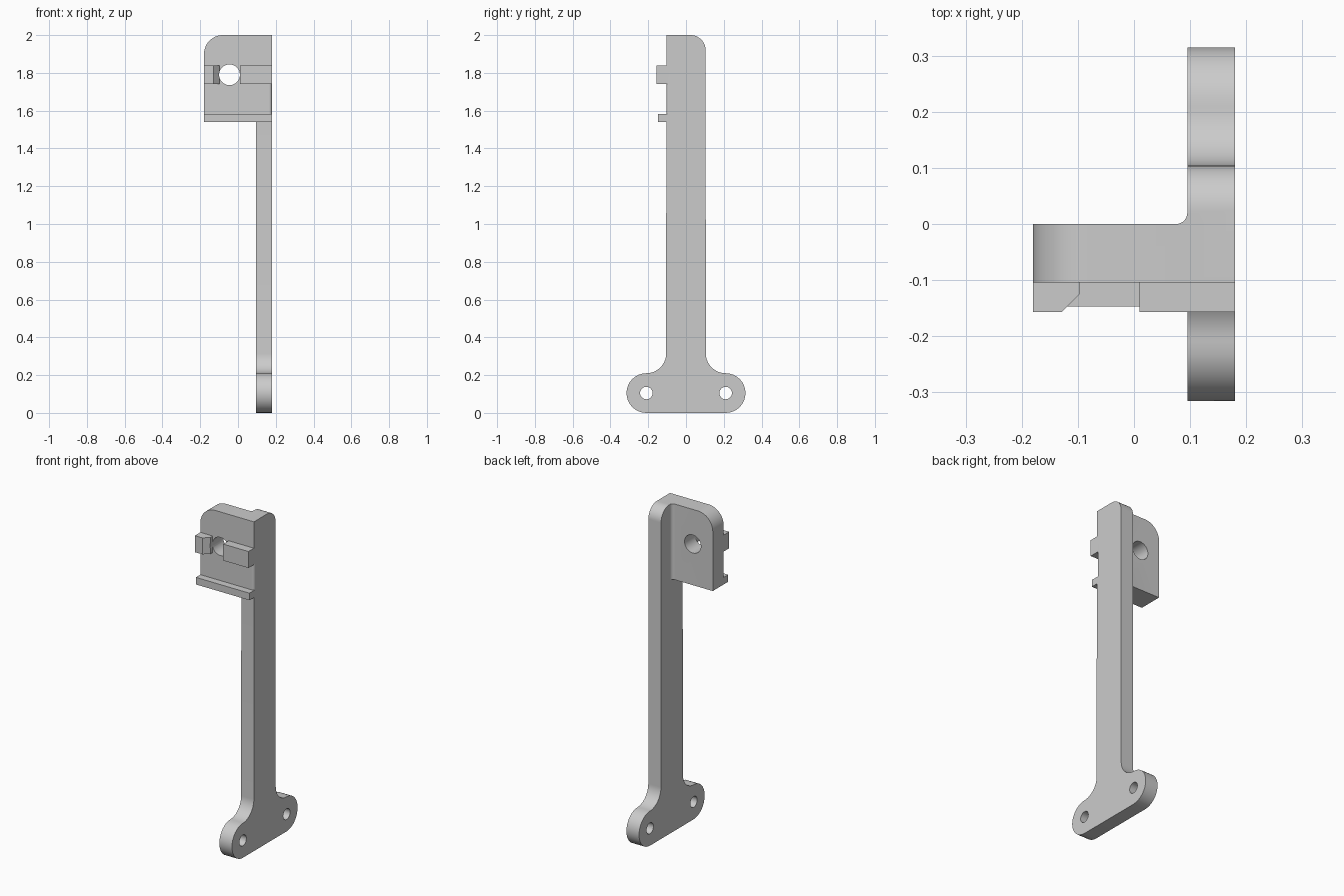
import bpy, bmesh
from math import cos, sin, radians

if "Cube" in bpy.data.objects:
    bpy.data.objects.remove(bpy.data.objects["Cube"])

grey = bpy.data.materials.new("plain grey")
grey.use_nodes = True
colour = (0.6, 0.6, 0.6, 1)
grey.diffuse_color = colour
grey.node_tree.nodes["Principled BSDF"].inputs["Base Color"].default_value = colour

OUTER, INNER = 0.18, 0.095      # sides of the upright
FRONT = -0.104                  # front face of upright and plate
BASE, TOP = 1.54, 2.0           # height range of the plate


def arc(u, v, r, start, end, steps=16):
    angles = [radians(start + (end - start) * i / steps) for i in range(steps + 1)]
    return [(u + r * cos(a), v + r * sin(a)) for a in angles]


def prism(name, outline, axis, low, high):
    """Extrude a 2D outline along x, y or z."""
    place = {"x": lambda u, v, w: (w, u, v),
             "y": lambda u, v, w: (u, w, v),
             "z": lambda u, v, w: (u, v, w)}[axis]
    bm = bmesh.new()
    face = bm.faces.new([bm.verts.new(place(u, v, low)) for u, v in outline])
    new = bmesh.ops.extrude_face_region(bm, geom=[face])["geom"]
    moved = [e for e in new if isinstance(e, bmesh.types.BMVert)]
    bmesh.ops.translate(bm, verts=moved, vec=place(0, 0, high - low))
    bmesh.ops.recalc_face_normals(bm, faces=bm.faces)
    mesh = bpy.data.meshes.new(name)
    bm.to_mesh(mesh)
    bm.free()
    mesh.materials.append(grey)
    obj = bpy.data.objects.new(name, mesh)
    bpy.context.collection.objects.link(obj)
    return obj


def box(name, x0, x1, y0, y1, z0, z1):
    return prism(name, [(x0, y0), (x1, y0), (x1, y1), (x0, y1)], "z", z0, z1)


def combine(target, tool, operation):
    """Apply a boolean and discard the tool."""
    mod = target.modifiers.new(operation.lower(), "BOOLEAN")
    mod.operation, mod.solver, mod.object = operation, "EXACT", tool
    bpy.context.view_layer.update()
    graph = bpy.context.evaluated_depsgraph_get()
    mesh = bpy.data.meshes.new_from_object(target.evaluated_get(graph))
    target.modifiers.clear()
    target.data = mesh
    bpy.data.objects.remove(tool)


# Upright with rounded foot
side = arc(0.21, 0.105, 0.105, -90, 90) + arc(0.21, 0.315, 0.105, 270, 180)
mirrored = [(-y, z) for y, z in reversed(side)]
head = arc(0.024, TOP - 0.08, 0.08, 0, 90) + [(FRONT, TOP)]
bracket = prism("bracket", side + head + mirrored, "x", INNER, OUTER)

# Rounded front edge between the rail and the stop
r = 0.015
relief = arc(OUTER - r, FRONT + r, r, -90, 0, 8)
relief += [(0.2, FRONT + r), (0.2, -0.13), (OUTER - r, -0.13)]
combine(bracket, prism("edge_cutter", relief, "z", 1.583, 1.74), "DIFFERENCE")

# Mounting plate and its inside fillet
plate = [(-OUTER, BASE), (0.12, BASE), (0.12, TOP)]
plate += arc(-OUTER + 0.1, TOP - 0.1, 0.1, 90, 180)
combine(bracket, prism("plate", plate, "y", FRONT, 0), "UNION")
fillet = arc(INNER - 0.02, 0.02, 0.02, -90, 0, 8)
fillet += [(0.11, 0.02), (0.11, -0.02), (INNER - 0.02, -0.02)]
combine(bracket, prism("fillet", fillet, "z", BASE, TOP), "UNION")

# Lower rail, stop block and chamfered hook block
back = FRONT + 0.02
combine(bracket, box("rail", -OUTER, OUTER, -0.147, back, BASE, 1.583), "UNION")
combine(bracket, box("stop", 0.01, OUTER, -0.157, back, 1.74, 1.84), "UNION")
hook = [(-OUTER, -0.157), (-0.129, -0.157), (-0.097, -0.125),
        (-0.097, back), (-OUTER, back)]
combine(bracket, prism("hook", hook, "z", 1.74, 1.84), "UNION")

# Holes through plate and foot
hole = arc(-0.045, 1.79, 0.055, 0, 360, 48)[:-1]
combine(bracket, prism("plate_cutter", hole, "y", -0.3, 0.1), "DIFFERENCE")
for y in (-0.21, 0.21):
    hole = arc(y, 0.105, 0.033, 0, 360, 32)[:-1]
    combine(bracket, prism("foot_cutter", hole, "x", 0, 0.3), "DIFFERENCE")

bpy.context.view_layer.objects.active = bracket
bracket.select_set(True)
bpy.ops.object.shade_smooth_by_angle(angle=radians(30))
